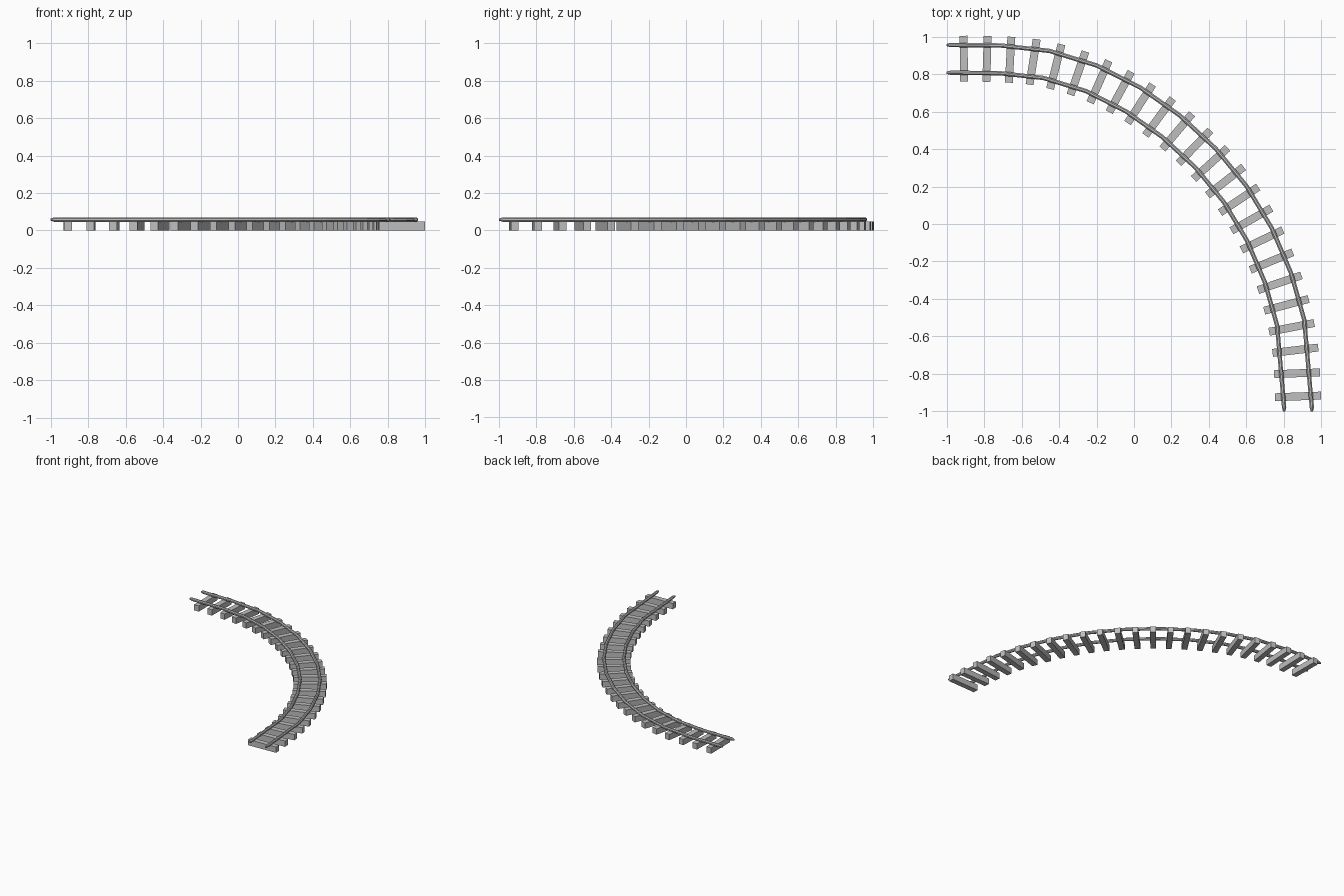
import bpy
import bmesh
from math import cos, sin, pi
from mathutils import Vector, Matrix

cube = bpy.data.objects.get("Cube")
if cube:
    bpy.data.objects.remove(cube, do_unlink=True)

grey = bpy.data.materials.new("light grey")
grey.use_nodes = True
colour = (0.52, 0.52, 0.52, 1)
grey.diffuse_color = colour
grey.node_tree.nodes["Principled BSDF"].inputs["Base Color"].default_value = colour

# Centre line of the track, from the left end round to the front end
KEYS = [Vector(p) for p in (
    (-1, .881), (-.785, .881), (-.54, .865), (-.304, .806), (-.08, .708),
    (.131, .573), (.32, .414), (.486, .232), (.625, .027), (.734, -.198),
    (.813, -.43), (.861, -.673), (.875, -.92), (.875, -1))]


def catmull(a, b, c, d, t):
    """Point between b and c on a smooth spline."""
    m0, m1 = (c - a) / 2, (d - b) / 2
    return (b * (2 * t**3 - 3 * t**2 + 1) + m0 * (t**3 - 2 * t**2 + t)
            + c * (3 * t**2 - 2 * t**3) + m1 * (t**3 - t**2))


path = []
for i in range(len(KEYS) - 1):
    b, c = KEYS[i], KEYS[i + 1]
    a = KEYS[i - 1] if i else b * 2 - c
    d = KEYS[i + 2] if i + 2 < len(KEYS) else c * 2 - b
    # End tangents are kept as long as the short last span
    if (c - b).length < (b - a).length / 2:
        a = b * 2 - c
    if (c - b).length > (d - c).length * 2:
        d = c + (c - b)
    path += [catmull(a, b, c, d, t / 20) for t in range(20)]
path.append(KEYS[-1])
dist = [0]
for p, q in zip(path, path[1:]):
    dist.append(dist[-1] + (q - p).length)
TOTAL = dist[-1]


def at(s):
    """Position and unit tangent at arc length s."""
    i = next((k for k in range(1, len(dist)) if dist[k] >= s), len(dist) - 1)
    t = (s - dist[i - 1]) / (dist[i] - dist[i - 1])
    lo, hi = max(i - 4, 0), min(i + 3, len(path) - 1)
    return path[i - 1].lerp(path[i], t), (path[hi] - path[lo]).normalized()


def finish(bm, name):
    bmesh.ops.recalc_face_normals(bm, faces=bm.faces)
    mesh = bpy.data.meshes.new(name)
    bm.to_mesh(mesh)
    bm.free()
    mesh.materials.append(grey)
    obj = bpy.data.objects.new(name, mesh)
    bpy.context.collection.objects.link(obj)
    return obj


# Sleepers: evenly spaced boxes square to the centre line
COUNT, FIRST, LAST = 24, 0.092, TOTAL - 0.08
SLEEPER_H = 0.047
bm = bmesh.new()
for i in range(COUNT):
    p, tan = at(FIRST + (LAST - FIRST) * i / (COUNT - 1))
    turn = Matrix.Rotation(Vector((1, 0)).angle_signed(tan) * -1, 4, 'Z')
    place = Matrix.Translation((p.x, p.y, SLEEPER_H / 2))
    size = Matrix.Diagonal((0.042, 0.245, SLEEPER_H, 1))
    bmesh.ops.create_cube(bm, size=1, matrix=place @ turn @ size)
finish(bm, "sleepers")

# Rails: eight-sided bars in straight lengths, with tapered tips
SIDES, RADIUS, RAIL_Z = 8, 0.0125, 0.058
TIP = 0.02
stations = [0, TIP] + [0.285 + 0.25 * k for k in range(10)] + [TOTAL - TIP, TOTAL]


def rail(name, offset):
    bm = bmesh.new()
    rings = []
    for s in stations:
        p, tan = at(s)
        side = Vector((-tan.y, tan.x))
        r = RADIUS * (0.5 if s in (0, TOTAL) else 1)
        ring = []
        for k in range(SIDES):
            ang = 2 * pi * (k + 0.5) / SIDES
            xy = p + side * (offset + r * cos(ang))
            ring.append(bm.verts.new((xy.x, xy.y, RAIL_Z + r * sin(ang))))
        rings.append(ring)
    for a, b in zip(rings, rings[1:]):
        for k in range(SIDES):
            n = (k + 1) % SIDES
            bm.faces.new((a[k], a[n], b[n], b[k]))
    bm.faces.new(rings[0])
    bm.faces.new(rings[-1])
    return finish(bm, name)


rail("outer_rail", 0.074)
rail("inner_rail", -0.074)
